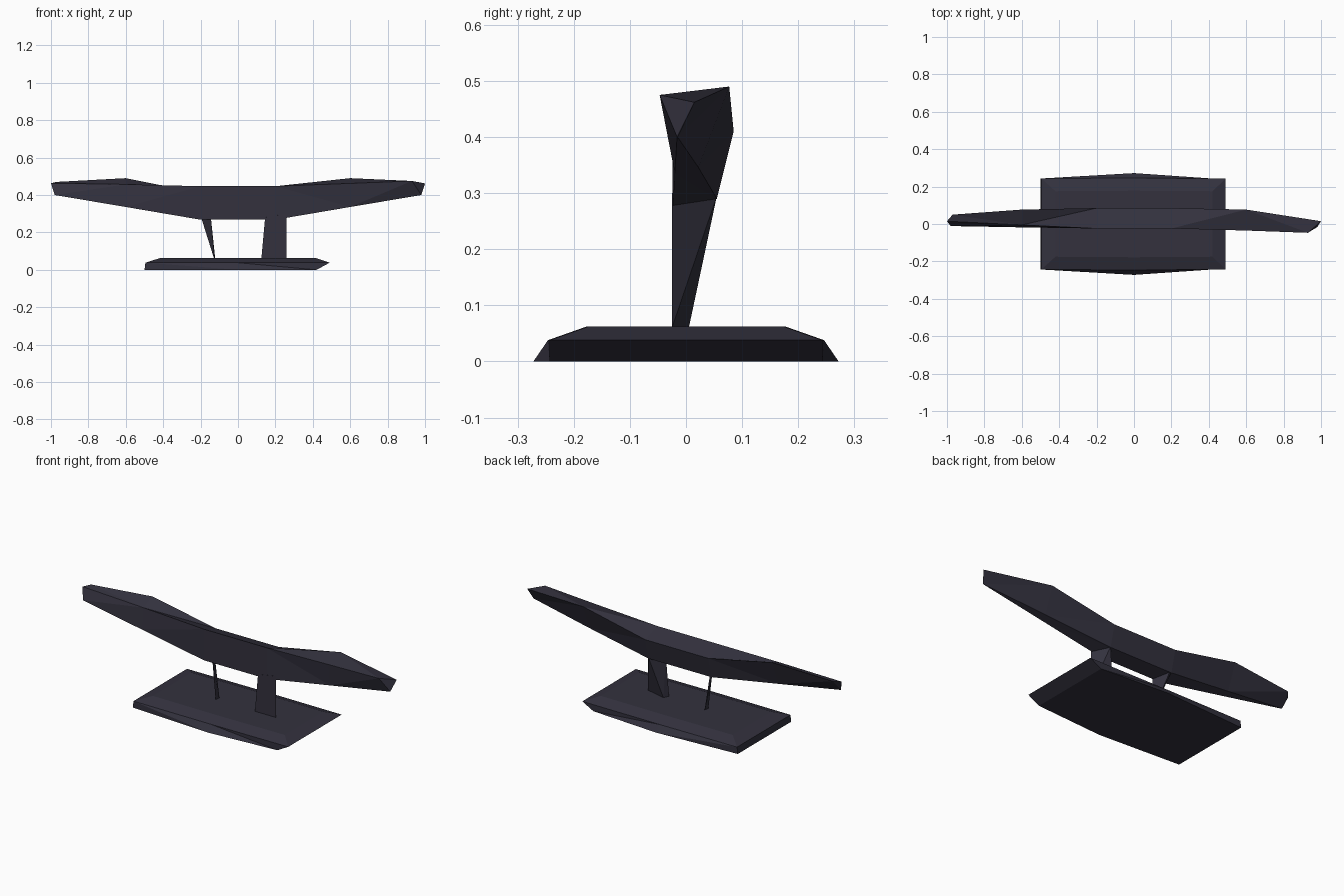
import bpy
import bmesh

cube = bpy.data.objects.get("Cube")
if cube:
    bpy.data.objects.remove(cube, do_unlink=True)

mat = bpy.data.materials.new("dark_slate_violet")
mat.use_nodes = True
colour = (0.033, 0.031, 0.048, 1)
mat.diffuse_color = colour
mat.node_tree.nodes["Principled BSDF"].inputs["Base Color"].default_value = colour


def loft(name, rings):
    """Skin a row of matching cross-sections and cap both ends."""
    bm = bmesh.new()
    rows = [[bm.verts.new(p) for p in ring] for ring in rings]
    for a, b in zip(rows, rows[1:]):
        for i in range(len(a)):
            j = (i + 1) % len(a)
            bm.faces.new((a[i], a[j], b[j], b[i]))
    bm.faces.new(rows[0])
    bm.faces.new(rows[-1])
    bmesh.ops.remove_doubles(bm, verts=bm.verts, dist=0.0005)
    bmesh.ops.triangulate(bm, faces=bm.faces)
    bmesh.ops.recalc_face_normals(bm, faces=bm.faces)
    mesh = bpy.data.meshes.new(name)
    bm.to_mesh(mesh)
    bm.free()
    mesh.materials.append(mat)
    obj = bpy.data.objects.new(name, mesh)
    bpy.context.collection.objects.link(obj)
    return obj


def base_ring(x0, x1, end_y, mid_y, z):
    return [(x0, -end_y, z), (0, -mid_y, z), (x1, -end_y, z),
            (x1, end_y, z), (0, mid_y, z), (x0, end_y, z)]


def section(x, *profile):
    return [(x, y, z) for y, z in profile]


# Bevelled foot plate
loft("base", [
    base_ring(-0.5, 0.42, 0.243, 0.272, 0),
    base_ring(-0.495, 0.49, 0.243, 0.246, 0.038),
    base_ring(-0.42, 0.42, 0.175, 0.178, 0.062),
])

# Wing-like beam: front top, back top, back bottom, front bottom
middle = ((-0.024, 0.447), (0.085, 0.41), (0.055, 0.29), (-0.024, 0.268))
loft("beam", [
    [(-1, 0.015, 0.463), (-0.97, 0.05, 0.47), (-0.98, -0.01, 0.4), (-0.98, -0.011, 0.4)],
    section(-0.6, (-0.005, 0.457), (0.077, 0.49), (0.022, 0.346), (-0.018, 0.336)),
    section(-0.2, *middle),
    section(0.2, *middle),
    section(0.6, (-0.035, 0.462), (0.077, 0.49), (0.022, 0.346), (-0.02, 0.336)),
    [(0.93, -0.047, 0.475), (1, 0.015, 0.462), (0.98, -0.015, 0.4), (0.98, -0.016, 0.4)],
])

# Thin slanted blade under one side
loft("right_post", [
    [(-0.125, -0.025, 0.06), (-0.122, 0.005, 0.06), (-0.128, -0.02, 0.06)],
    [(-0.145, -0.025, 0.28), (-0.19, 0.055, 0.295), (-0.2, 0.05, 0.29)],
])

# Wedge-shaped post under the other side
loft("left_post", [
    [(0.125, -0.025, 0.06), (0.26, -0.025, 0.06), (0.14, 0.005, 0.06)],
    [(0.145, -0.025, 0.28), (0.26, -0.025, 0.3), (0.2, 0.055, 0.295)],
])
